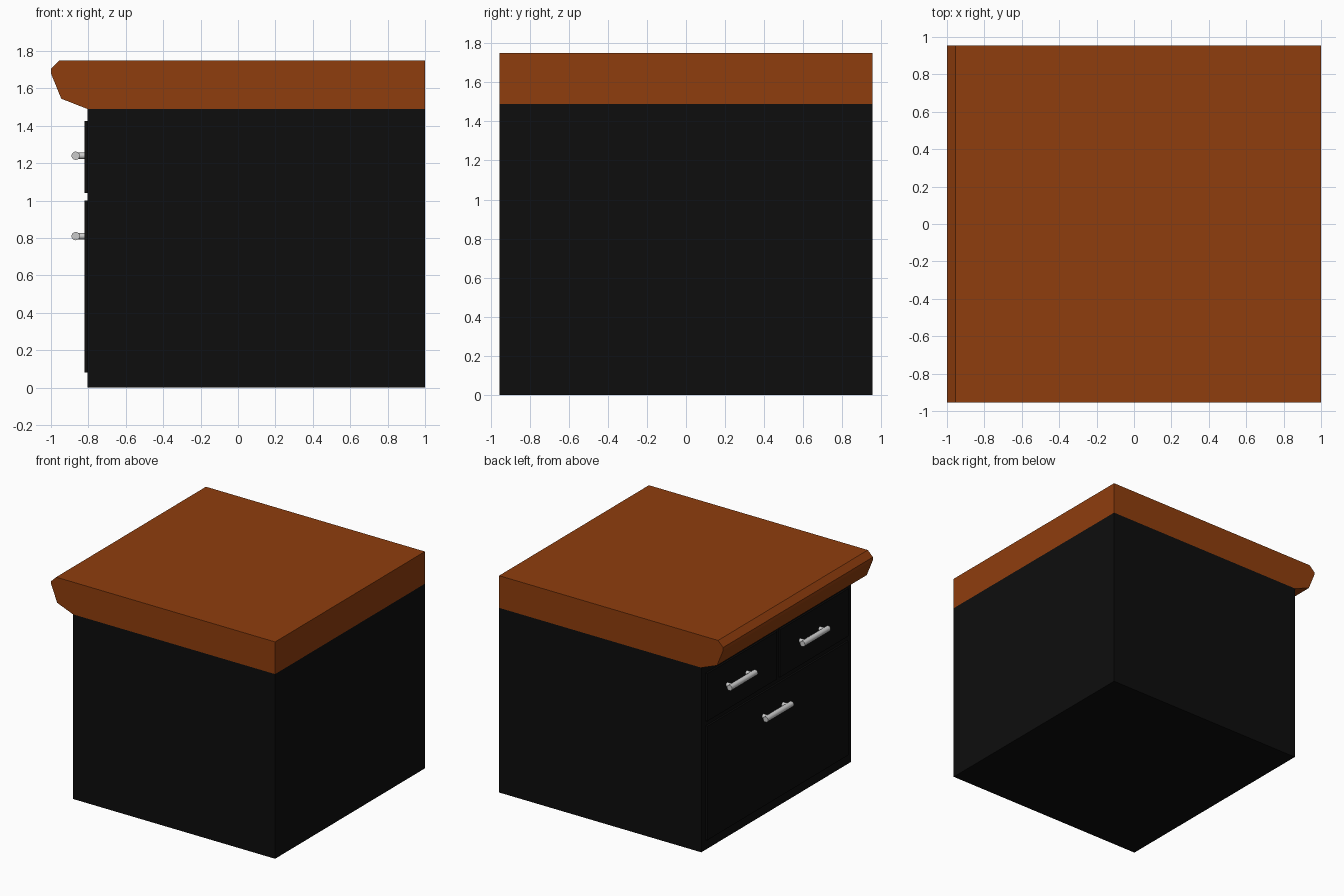
import bpy, bmesh, math
from mathutils import Matrix, Vector

if "Cube" in bpy.data.objects:
    bpy.data.objects.remove(bpy.data.objects["Cube"])

HALF_Y = 0.955


def material(name, rgb):
    m = bpy.data.materials.new(name)
    m.diffuse_color = (*rgb, 1)
    m.use_nodes = True
    m.node_tree.nodes["Principled BSDF"].inputs["Base Color"].default_value = m.diffuse_color
    return m


black = material("black_paint", (0.004, 0.004, 0.004))
wood = material("brown_wood", (0.275, 0.047, 0.004))


def finish(name, bm, mat=None):
    bmesh.ops.recalc_face_normals(bm, faces=bm.faces)
    me = bpy.data.meshes.new(name)
    bm.to_mesh(me)
    bm.free()
    ob = bpy.data.objects.new(name, me)
    bpy.context.collection.objects.link(ob)
    if mat:
        me.materials.append(mat)
    return ob


def box(name, lo, hi, mat):
    lo, hi = Vector(lo), Vector(hi)
    bm = bmesh.new()
    bmesh.ops.create_cube(bm, size=1, matrix=Matrix.Translation((lo + hi) / 2)
                          @ Matrix.Diagonal((*(hi - lo), 1)))
    return finish(name, bm, mat)


def rod(bm, centre, radius, length, axis):
    rot = Matrix.Rotation(math.pi / 2, 4, 'X' if axis == 'Y' else 'Y')
    bmesh.ops.create_cone(bm, cap_ends=True, segments=24, radius1=radius,
                          radius2=radius, depth=length,
                          matrix=Matrix.Translation(centre) @ rot)


def handle(name, y, z):
    bm = bmesh.new()
    rod(bm, (-0.868, y, z), 0.022, 0.33, 'Y')
    for s in (-1, 1):
        rod(bm, (-0.842, y + s * 0.125, z), 0.017, 0.052, 'X')
    ob = finish(name, bm)
    bpy.ops.object.select_all(action='DESELECT')
    ob.select_set(True)
    bpy.context.view_layer.objects.active = ob
    bpy.ops.object.shade_smooth_by_angle(angle=math.radians(40))


# Cabinet body
box("cabinet_body", (-0.805, -HALF_Y, 0), (1, HALF_Y, 1.49), black)

# Worktop: side profile extruded across the full width
profile = [(-0.805, 1.49), (1, 1.49), (1, 1.75), (-0.955, 1.75),
           (-1, 1.705), (-1, 1.68), (-0.945, 1.545)]
bm = bmesh.new()
face = bm.faces.new([bm.verts.new((x, -HALF_Y, z)) for x, z in profile])
new = bmesh.ops.extrude_face_region(bm, geom=[face])["geom"]
bmesh.ops.translate(bm, vec=(0, 2 * HALF_Y, 0),
                    verts=[v for v in new if isinstance(v, bmesh.types.BMVert)])
finish("worktop", bm, wood)

# Drawer fronts on the -x side: two small above, one large below
for name, y0, y1, z0, z1 in (("upper_drawer_a", 0.01, 0.9, 1.04, 1.425),
                             ("upper_drawer_b", -0.9, -0.03, 1.04, 1.425),
                             ("lower_drawer", -0.9, 0.9, 0.08, 1.0)):
    box(name, (-0.82, y0, z0), (-0.8, y1, z1), black)

# Bar handles
handle("upper_handle_a", 0.52, 1.24)
handle("upper_handle_b", -0.41, 1.24)
handle("lower_handle", 0.06, 0.81)
